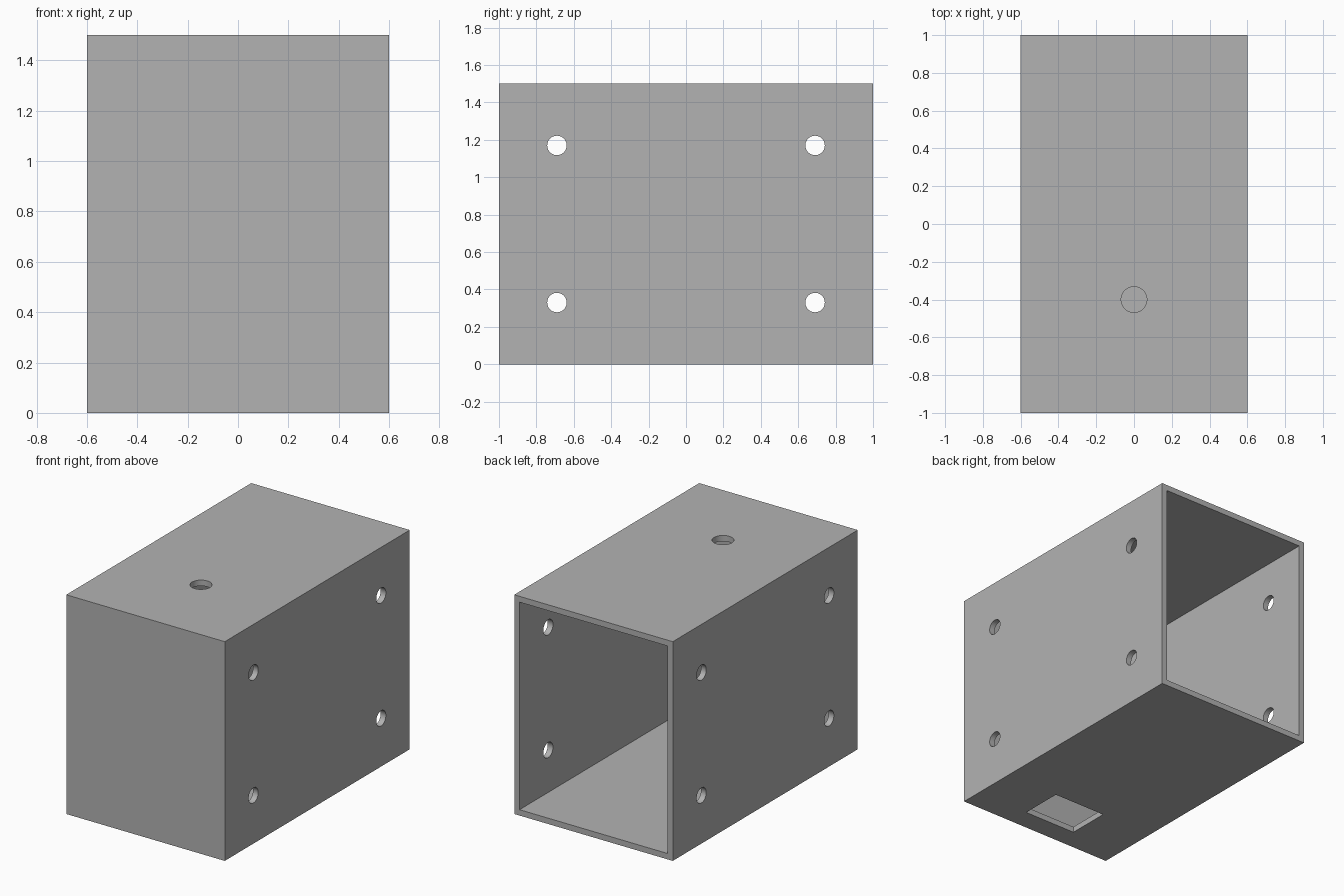
import bpy
import math

WIDTH, DEPTH, HEIGHT = 1.2, 2.0, 1.5
WALL = 0.04

default = bpy.data.objects.get("Cube")
if default:
    bpy.data.objects.remove(default, do_unlink=True)

grey = bpy.data.materials.new("plain grey")
grey.use_nodes = True
colour = (0.448, 0.448, 0.448, 1)
grey.diffuse_color = colour
grey.node_tree.nodes["Principled BSDF"].inputs["Base Color"].default_value = colour


def block(name, low, high):
    """Axis-aligned box between two corners."""
    centre = [(a + b) / 2 for a, b in zip(low, high)]
    bpy.ops.mesh.primitive_cube_add(size=1, location=centre)
    ob = bpy.context.object
    ob.name = name
    ob.scale = [b - a for a, b in zip(low, high)]
    bpy.ops.object.transform_apply(location=True, rotation=False, scale=True)
    ob.data.materials.append(grey)
    return ob


def rod(name, centre, radius, length, rotation=(0, 0, 0)):
    """Round cutter for a drilled hole."""
    bpy.ops.mesh.primitive_cylinder_add(vertices=48, radius=radius, depth=length,
                                        location=centre, rotation=rotation)
    ob = bpy.context.object
    ob.name = name
    ob.data.materials.append(grey)
    return ob


def cut(target, cutter):
    """Subtract the cutter and discard it."""
    bpy.context.view_layer.objects.active = target
    mod = target.modifiers.new(cutter.name, 'BOOLEAN')
    mod.operation = 'DIFFERENCE'
    mod.solver = 'EXACT'
    mod.object = cutter
    bpy.ops.object.modifier_apply(modifier=mod.name)
    bpy.data.objects.remove(cutter, do_unlink=True)


# Outer shell, hollow and open at the back
x, y = WIDTH / 2, DEPTH / 2
housing = block("box_housing", (-x, -y, 0), (x, y, HEIGHT))
cut(housing, block("cavity", (-x + WALL, -y + WALL, WALL),
                   (x - WALL, y + WALL, HEIGHT - WALL)))

# Mounting holes through both side walls
for hole_y in (-0.69, 0.69):
    for hole_z in (0.33, 1.17):
        cut(housing, rod("side_hole", (0, hole_y, hole_z), 0.052,
                         WIDTH + 0.2, (0, math.pi / 2, 0)))

# Round hole in the top and rectangular slot in the floor
cut(housing, rod("top_hole", (0, -0.4, HEIGHT), 0.068, 0.2))
cut(housing, block("floor_slot", (-0.2, -0.85, -0.1), (0.2, -0.55, 0.1)))

# Smooth hole walls, sharp box edges
bpy.ops.object.select_all(action='DESELECT')
housing.select_set(True)
bpy.context.view_layer.objects.active = housing
bpy.ops.object.shade_smooth_by_angle(angle=math.radians(30))
